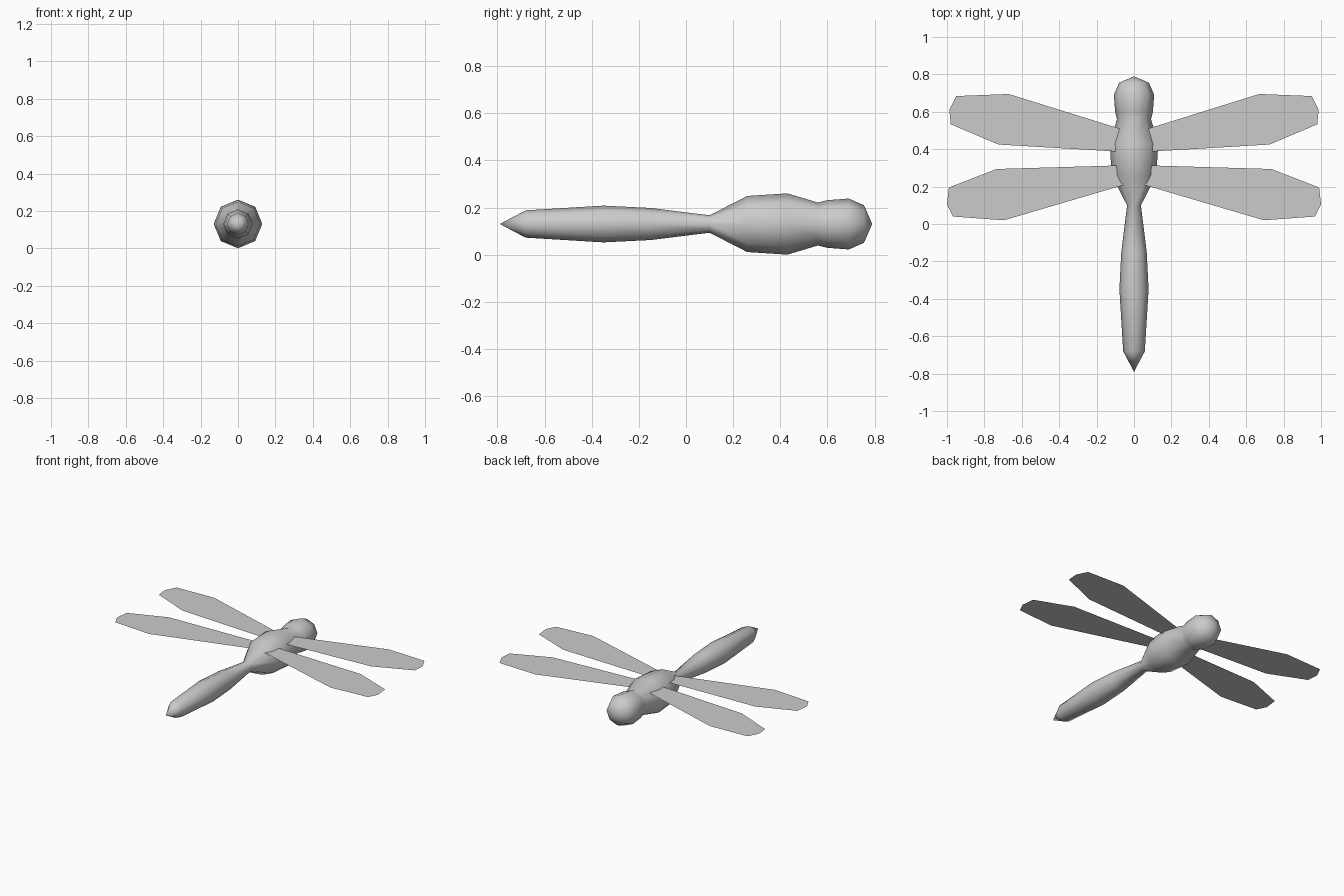
import bpy, math

if "Cube" in bpy.data.objects:
    bpy.data.objects.remove(bpy.data.objects["Cube"])

Z_BODY, Z_WING, SIDES = 0.13, 0.2, 8


def make(name, verts, faces, smooth=False):
    mesh = bpy.data.meshes.new(name)
    mesh.from_pydata(verts, [], faces)
    for p in mesh.polygons:
        p.use_smooth = smooth
    obj = bpy.data.objects.new(name, mesh)
    bpy.context.collection.objects.link(obj)
    return obj


def lathe(name, rings, front, back):
    """Octagonal body turned about the y axis, closed by a point at each end."""
    n = SIDES
    verts = [(r * math.cos(math.tau * k / n), y, Z_BODY + r * math.sin(math.tau * k / n))
             for y, r in rings for k in range(n)]
    a, b = len(verts), len(verts) + 1
    verts += [(0, front, Z_BODY), (0, back, Z_BODY)]
    last = (len(rings) - 1) * n
    faces = []
    for k in range(n):
        j = (k + 1) % n
        faces += [(i * n + j, i * n + k, (i + 1) * n + k, (i + 1) * n + j)[::-1]
                  for i in range(len(rings) - 1)]
        faces.append((k, j, a)[::-1])
        faces.append((last + k, last + j, b))
    # rings run from +y to -y
    obj = make(name, verts, faces, True)
    import bmesh
    bm = bmesh.new()
    bm.from_mesh(obj.data)
    bmesh.ops.recalc_face_normals(bm, faces=bm.faces)
    bm.to_mesh(obj.data)
    bm.free()
    return obj


# Head, thorax and tail in one smooth skin
lathe("insect_body",
      [(0.755, 0.08), (0.69, 0.108), (0.60, 0.101), (0.56, 0.091),
       (0.43, 0.13), (0.26, 0.119), (0.10, 0.037), (-0.15, 0.068),
       (-0.35, 0.078), (-0.68, 0.058)], 0.79, -0.79)

# Flat wing outlines for the +x side, mirrored to the other side
wings = {
    "upper_wing": [(0.05, 0.385), (0.725, 0.425), (0.98, 0.533), (0.987, 0.61),
                   (0.95, 0.684), (0.67, 0.695), (0.05, 0.502)],
    "lower_wing": [(0.05, 0.21), (0.695, 0.02), (0.968, 0.04), (1.0, 0.104),
                   (0.99, 0.195), (0.735, 0.294), (0.05, 0.314)],
}
for name, outline in wings.items():
    for side, s in (("right", 1), ("left", -1)):
        pts = [(s * x, y, Z_WING) for x, y in outline][::s]
        make(f"{name}_{side}", pts, [tuple(range(len(pts)))])
